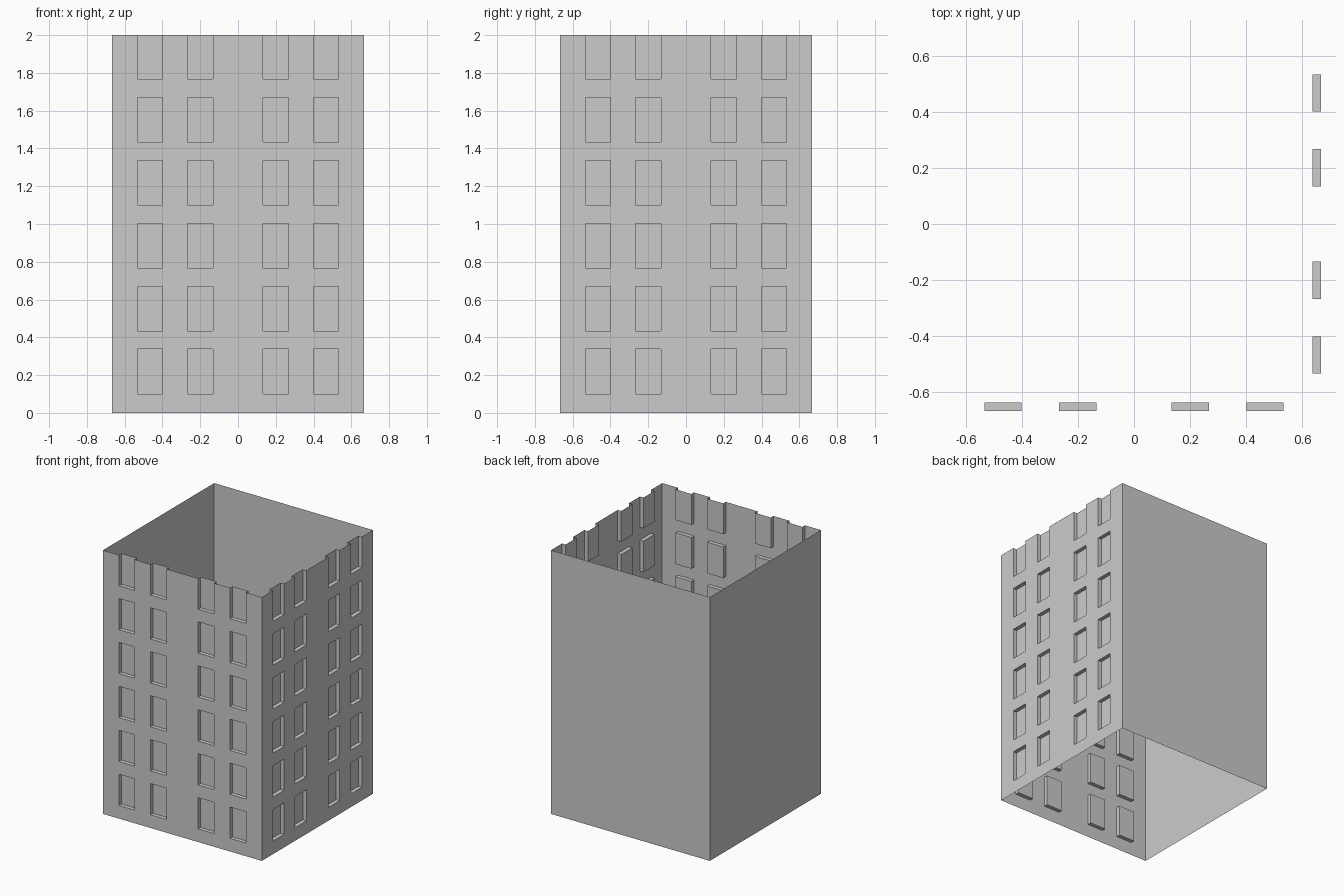
import bpy, bmesh
from mathutils import Matrix
from math import pi

if "Cube" in bpy.data.objects:
    bpy.data.objects.remove(bpy.data.objects["Cube"])

HALF, HEIGHT, DEPTH = 2 / 3, 2.0, 0.03
FLOORS, PITCH, SILL, HEAD = 6, 1 / 3, 0.1, 0.337
COLUMNS = [(-0.533, -0.4), (-0.267, -0.133), (0.133, 0.267), (0.4, 0.533)]


def finish(bm, name, turn):
    bmesh.ops.remove_doubles(bm, verts=bm.verts, dist=1e-5)
    bmesh.ops.rotate(bm, verts=bm.verts, matrix=Matrix.Rotation(turn, 3, 'Z'))
    mesh = bpy.data.meshes.new(name)
    bm.to_mesh(mesh)
    bm.free()
    bpy.context.collection.objects.link(bpy.data.objects.new(name, mesh))


def quad(bm, *pts):
    bm.faces.new([bm.verts.new(p) for p in pts])


def plain_wall(name, turn):
    bm = bmesh.new()
    y = -HALF
    quad(bm, (-HALF, y, 0), (HALF, y, 0), (HALF, y, HEIGHT), (-HALF, y, HEIGHT))
    finish(bm, name, turn)


def window_wall(name, turn):
    bm = bmesh.new()
    y, b = -HALF, -HALF + DEPTH
    xs = [-HALF] + [x for c in COLUMNS for x in c] + [HALF]
    zs = [0]
    for f in range(FLOORS):
        zs += [f * PITCH + SILL, min(f * PITCH + HEAD, HEIGHT)]
    for i, (x0, x1) in enumerate(zip(xs, xs[1:])):
        for j, (z0, z1) in enumerate(zip(zs, zs[1:])):
            if not (i % 2 and j % 2):
                quad(bm, (x0, y, z0), (x1, y, z0), (x1, y, z1), (x0, y, z1))
                continue
            # recessed pane, sill, jambs and (below the open top) lintel
            quad(bm, (x0, b, z0), (x1, b, z0), (x1, b, z1), (x0, b, z1))
            quad(bm, (x0, y, z0), (x1, y, z0), (x1, b, z0), (x0, b, z0))
            quad(bm, (x0, y, z0), (x0, b, z0), (x0, b, z1), (x0, y, z1))
            quad(bm, (x1, b, z0), (x1, y, z0), (x1, y, z1), (x1, b, z1))
            if z1 < HEIGHT:
                quad(bm, (x0, b, z1), (x1, b, z1), (x1, y, z1), (x0, y, z1))
    finish(bm, name, turn)


# Open-ended shell: two windowed walls, two plain walls
window_wall("front_wall", 0)
window_wall("right_wall", pi / 2)
plain_wall("back_wall", pi)
plain_wall("left_wall", -pi / 2)
